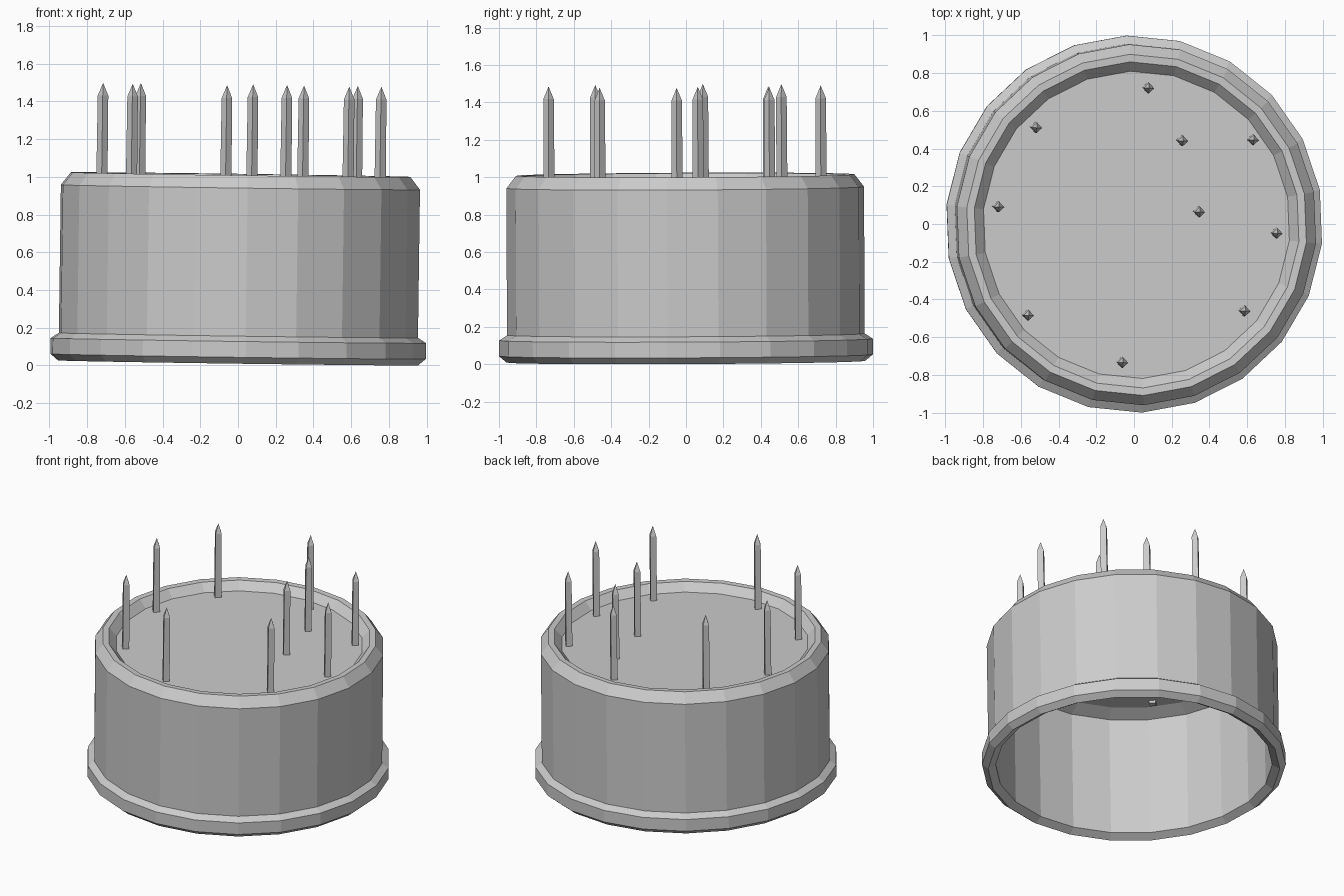
import bpy, bmesh
from math import radians, cos, sin, tau
from mathutils import Matrix

if "Cube" in bpy.data.objects:
    bpy.data.objects.remove(bpy.data.objects["Cube"])

SIDES = 22
SPIN = radians(92.3)
# the whole part leans very slightly
TILT = Matrix.Rotation(radians(0.78), 4, 'Y') @ Matrix.Rotation(radians(0.27), 4, 'X')


def finish(bm, name):
    bmesh.ops.recalc_face_normals(bm, faces=bm.faces[:])
    bm.transform(TILT)
    me = bpy.data.meshes.new(name)
    bm.to_mesh(me)
    bm.free()
    ob = bpy.data.objects.new(name, me)
    bpy.context.collection.objects.link(ob)
    return ob


def ring(bm, r, z, n=SIDES, spin=SPIN, x=0, y=0):
    return [bm.verts.new((x + r * cos(spin + tau * i / n),
                          y + r * sin(spin + tau * i / n), z)) for i in range(n)]


def bridge(bm, a, b):
    n = len(a)
    for i in range(n):
        j = (i + 1) % n
        bm.faces.new((a[i], a[j], b[j], b[i]))


# hollow can: closed wall profile (radius, height), flange at the foot
profile = [(0.815, 0.955), (0.865, 1.01), (0.905, 1.012), (0.957, 0.945),
           (0.957, 0.16), (1.0, 0.132), (1.0, 0.048), (0.96, 0.014),
           (0.91, 0.045), (0.91, 0.90), (0.815, 0.94)]
bm = bmesh.new()
rings = [ring(bm, r, z) for r, z in profile]
for k in range(len(rings)):
    bridge(bm, rings[k], rings[(k + 1) % len(rings)])
finish(bm, "can_shell")

# recessed plate closing the top
bm = bmesh.new()
low, high = ring(bm, 0.815, 0.94), ring(bm, 0.815, 0.955)
bridge(bm, low, high)
bm.faces.new(low)
bm.faces.new(high)
finish(bm, "top_plate")

# square pins with pyramid tips
pins = [(0.06, 0.727), (-0.535, 0.517), (0.24, 0.447), (0.615, 0.452),
        (-0.735, 0.097), (0.33, 0.07), (0.74, -0.043), (-0.578, -0.478),
        (0.57, -0.455), (-0.078, -0.728)]
for x, y in pins:
    bm = bmesh.new()
    a = ring(bm, 0.03, 0.92, 4, radians(-3), x, y)
    b = ring(bm, 0.028, 1.42, 4, radians(-3), x, y)
    tip = bm.verts.new((x, y, 1.488))
    bridge(bm, a, b)
    bm.faces.new(a)
    for i in range(4):
        bm.faces.new((b[i], b[(i + 1) % 4], tip))
    finish(bm, "pin")
